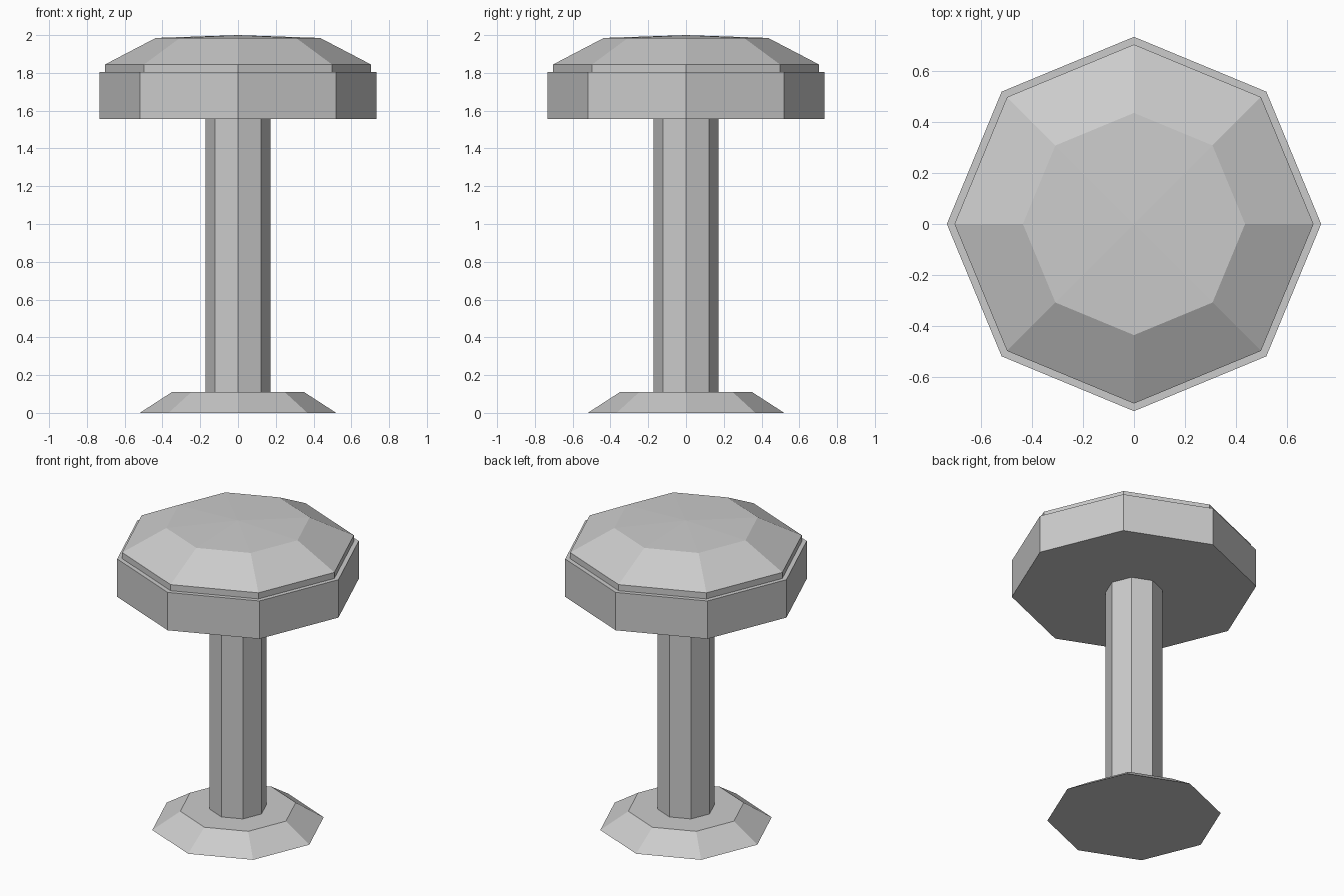
import bpy, bmesh
from math import cos, sin, pi

if "Cube" in bpy.data.objects:
    bpy.data.objects.remove(bpy.data.objects["Cube"])

SIDES = 8


def lathe(name, profile):
    """Closed eight-sided solid from (radius, z) points, bottom to top; radius 0 makes an apex."""
    bm = bmesh.new()
    rings = []
    for r, z in profile:
        if r == 0:
            rings.append([bm.verts.new((0, 0, z))])
        else:
            rings.append([bm.verts.new((r * cos(2 * pi * i / SIDES), r * sin(2 * pi * i / SIDES), z))
                          for i in range(SIDES)])
    bm.faces.new(rings[0][::-1])
    for a, b in zip(rings, rings[1:]):
        for i in range(SIDES):
            j = (i + 1) % SIDES
            if len(b) == 1:
                bm.faces.new((a[i], a[j], b[0]))
            else:
                bm.faces.new((a[i], a[j], b[j], b[i]))
    if len(rings[-1]) > 1:
        bm.faces.new(rings[-1])
    mesh = bpy.data.meshes.new(name)
    bm.to_mesh(mesh)
    bm.free()
    obj = bpy.data.objects.new(name, mesh)
    bpy.context.collection.objects.link(obj)
    return obj


# Flared foot
lathe("base", [(0.52, 0), (0.35, 0.11)])
# Central post
lathe("column", [(0.172, 0.11), (0.172, 1.555)])
# Seat rim
lathe("seat_rim", [(0.733, 1.555), (0.733, 1.805)])
# Domed cushion
lathe("cushion", [(0.703, 1.805), (0.703, 1.845), (0.435, 1.985), (0, 2.0)])
